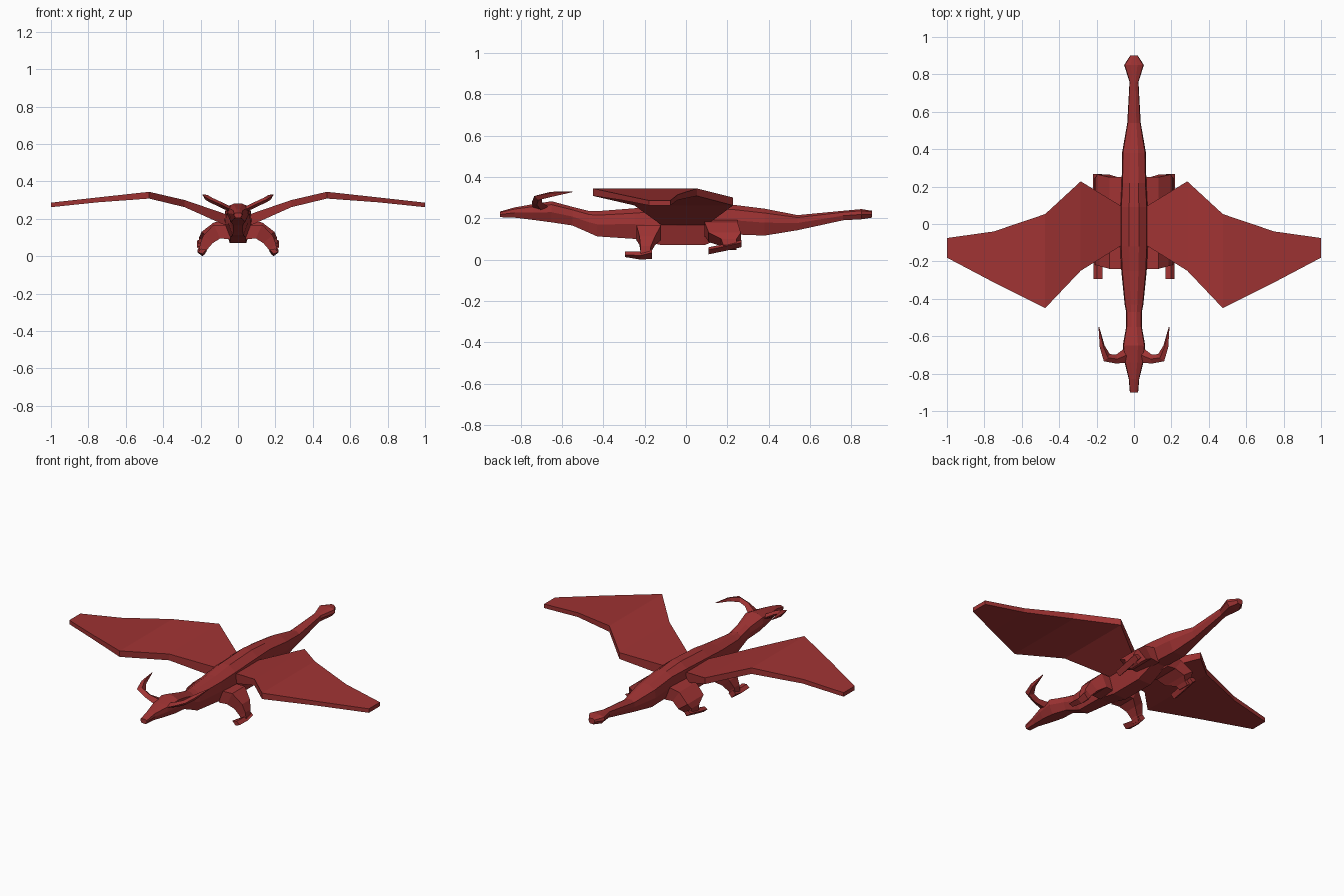
import bpy, bmesh
from mathutils import Vector

red = bpy.data.materials.new("dark_red")
red.diffuse_color = (0.35, 0.033, 0.033, 1)


def loft(name, rings, mirror=False):
    """Skin a list of equal-sized point rings, cap the ends, optionally mirror in x."""
    bm = bmesh.new()
    rows = [[bm.verts.new(p) for p in ring] for ring in rings]
    n = len(rows[0])
    for a, b in zip(rows, rows[1:]):
        for i in range(n):
            j = (i + 1) % n
            bm.faces.new((a[i], a[j], b[j], b[i]))
    bm.faces.new(rows[0])
    bm.faces.new(rows[-1])
    bmesh.ops.recalc_face_normals(bm, faces=bm.faces)
    mesh = bpy.data.meshes.new(name)
    bm.to_mesh(mesh)
    bm.free()
    mesh.materials.append(red)
    ob = bpy.data.objects.new(name, mesh)
    bpy.context.collection.objects.link(ob)
    if mirror:
        ob.modifiers.new("Mirror", 'MIRROR')
    return ob


def quad(x0, x1, y0, y1, z0, z1, tilt=0.0):
    """Four corners of a limb section lying across the leg; tilt lifts the outer side."""
    return [(x0, y0, z0), (x0, y1, z0), (x1, y1, z1), (x1, y0, z1)]


# Head, neck, body and tail: y, half width, bottom z, top z
half = [(0.35, 1.0), (0.92, 0.84), (1.0, 0.48), (0.6, 0.0)]
section = half + [(-x, z) for x, z in reversed(half)]
spine = [
    (-0.90, 0.022, 0.205, 0.232), (-0.83, 0.028, 0.203, 0.252),
    (-0.74, 0.050, 0.192, 0.268), (-0.65, 0.060, 0.180, 0.282),
    (-0.55, 0.042, 0.165, 0.255), (-0.47, 0.042, 0.130, 0.235),
    (-0.43, 0.050, 0.112, 0.234), (-0.25, 0.068, 0.100, 0.248),
    (-0.12, 0.074, 0.070, 0.266), (0.09, 0.074, 0.070, 0.277),
    (0.22, 0.066, 0.122, 0.266), (0.38, 0.064, 0.116, 0.246),
    (0.54, 0.036, 0.142, 0.215), (0.76, 0.024, 0.190, 0.236),
    (0.85, 0.053, 0.195, 0.244), (0.90, 0.020, 0.203, 0.236),
]
loft("body", [[(x * w, y, b + z * (t - b)) for x, z in section]
              for y, w, b, t in spine])

# Wings: x, front y, back y, bottom z, top z
wing = [
    (0.04, -0.11, 0.09, 0.155, 0.210), (0.075, -0.12, 0.10, 0.168, 0.228),
    (0.285, -0.25, 0.228, 0.262, 0.300), (0.475, -0.45, 0.053, 0.308, 0.344),
    (0.75, -0.312, -0.04, 0.288, 0.314), (1.0, -0.18, -0.075, 0.262, 0.286),
]
loft("wings", [[(x, f, b), (x, k, b), (x, k, t), (x, f, t)]
               for x, f, k, b, t in wing], True)

# Front legs and feet
loft("front_legs", [
    quad(0.04, 0.05, -0.24, -0.12, 0.09, 0.165),
    quad(0.095, 0.130, -0.24, -0.12, 0.095, 0.168),
    quad(0.135, 0.185, -0.225, -0.15, 0.07, 0.112),
    quad(0.165, 0.203, -0.22, -0.17, 0.035, 0.065),
    quad(0.178, 0.208, -0.22, -0.175, 0.008, 0.030)], True)
loft("front_feet", [
    [(0.168, y, z + 0.024), (0.190, y, z), (0.217, y, z + h), (0.198, y, z + h + 0.018)]
    for y, z, h in ((-0.165, 0.003, 0.03), (-0.22, 0.0, 0.02), (-0.295, 0.012, 0.01))], True)

# Hind legs and feet
loft("hind_legs", [
    quad(0.03, 0.045, 0.09, 0.25, 0.11, 0.195),
    quad(0.085, 0.130, 0.09, 0.25, 0.115, 0.180),
    quad(0.135, 0.195, 0.11, 0.265, 0.085, 0.130),
    quad(0.160, 0.208, 0.17, 0.245, 0.065, 0.100),
    quad(0.175, 0.212, 0.18, 0.245, 0.045, 0.070)], True)
loft("hind_feet", [
    [(0.172, y, z + 0.022), (0.194, y, z), (0.220, y, z + 0.022), (0.198, y, z + 0.034)]
    for y, z in ((0.108, 0.025), (0.19, 0.042), (0.268, 0.060))], True)

# Horns: centre, radius, and sweep direction across which the section lies
horn = [
    ((0.03, -0.695, 0.245), 0.045, (1, 0, 0.4)),
    ((0.095, -0.722, 0.277), 0.024, (1, 0, 0.4)),
    ((0.145, -0.715, 0.300), 0.026, (0.7, 0.7, 0.3)),
    ((0.170, -0.655, 0.315), 0.015, (0.3, 1, 0.1)),
    ((0.188, -0.550, 0.328), 0.002, (0.2, 1, 0.1)),
]
rings = []
for c, r, d in horn:
    c, d = Vector(c), Vector(d).normalized()
    up = Vector((-0.45, 0, 1)).normalized()
    side = d.cross(up).normalized()
    rings.append([c + side * r, c + up * min(r, 0.014), c - side * r, c - up * min(r, 0.014)])
loft("horns", rings, True)
